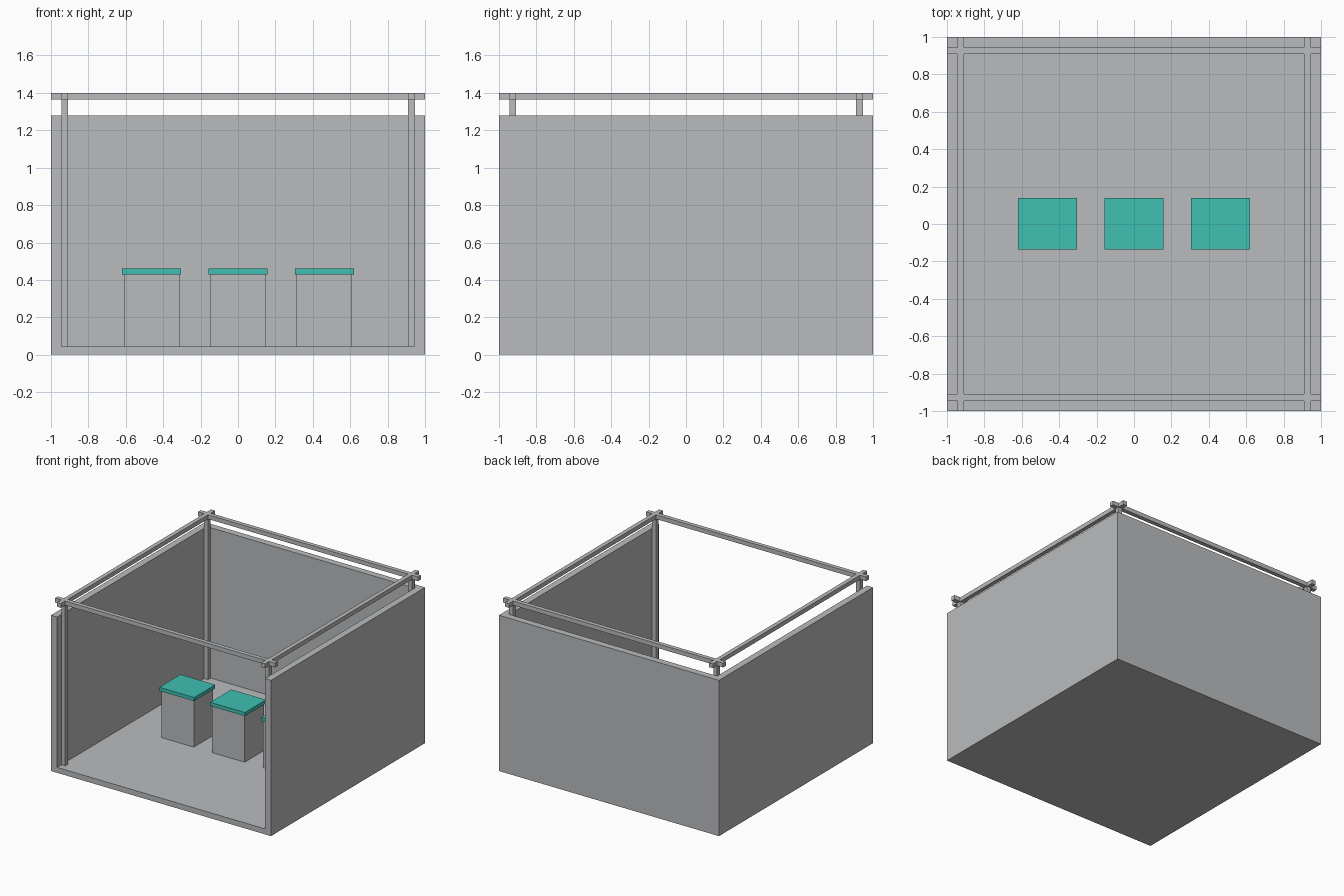
import bpy

cube = bpy.data.objects.get("Cube")
if cube:
    bpy.data.objects.remove(cube, do_unlink=True)


def make_material(name, rgb):
    mat = bpy.data.materials.new(name)
    mat.use_nodes = True
    mat.diffuse_color = (*rgb, 1)
    mat.node_tree.nodes["Principled BSDF"].inputs["Base Color"].default_value = (*rgb, 1)
    return mat


grey = make_material("plain grey", (0.49, 0.5, 0.51))
teal = make_material("teal", (0.05, 0.53, 0.45))


def box(name, low, high, mat):
    """Axis-aligned box between two opposite corners."""
    center = [(a + b) / 2 for a, b in zip(low, high)]
    bpy.ops.mesh.primitive_cube_add(size=1, location=center)
    obj = bpy.context.object
    obj.name = name
    obj.scale = [b - a for a, b in zip(low, high)]
    bpy.ops.object.transform_apply(location=False, rotation=False, scale=True)
    obj.data.materials.append(mat)
    return obj


def union(target, others):
    """Merge overlapping solids into one clean mesh."""
    for other in others:
        mod = target.modifiers.new("union", 'BOOLEAN')
        mod.operation = 'UNION'
        mod.solver = 'EXACT'
        mod.object = other
        bpy.context.view_layer.objects.active = target
        bpy.ops.object.modifier_apply(modifier=mod.name)
        bpy.data.objects.remove(other, do_unlink=True)


FLOOR, WALL_TOP, INNER = 0.045, 1.28, 0.945
POST_IN, BEAM_LOW, TOP = 0.91, 1.365, 1.4

# Booth shell: floor, two sides and a back, open at the front and top
shell = box("booth_shell", (-1, -1, 0), (1, 1, WALL_TOP), grey)
cavity = box("cavity_cutter", (-INNER, -1.5, FLOOR), (INNER, INNER, 2), grey)
cavity.hide_render = True
cut = shell.modifiers.new("cavity", 'BOOLEAN')
cut.operation = 'DIFFERENCE'
cut.solver = 'EXACT'
cut.object = cavity
bpy.context.view_layer.objects.active = shell
bpy.ops.object.modifier_apply(modifier=cut.name)
bpy.data.objects.remove(cavity, do_unlink=True)

# Top frame: four crossing beams on four corner posts
rails = []
for s in (-1, 1):
    a, b = sorted((s * POST_IN, s * INNER))
    rails.append(box("side_beam", (a, -1, BEAM_LOW), (b, 1, TOP), grey))
    rails.append(box("cross_beam", (-1, a, BEAM_LOW), (1, b, TOP), grey))
    for t in (-1, 1):
        c, d = sorted((t * POST_IN, t * INNER))
        rails.append(box("corner_post", (a, c, FLOOR), (b, d, TOP), grey))
frame = rails[0]
union(frame, rails[1:])
frame.name = "top_frame"

# Three display plinths with overhanging tops
for side, x in (("right", -0.462), ("middle", 0), ("left", 0.462)):
    box(side + "_plinth", (x - 0.148, -0.125, FLOOR), (x + 0.148, 0.125, 0.43), grey)
    box(side + "_plinth_top", (x - 0.158, -0.136, 0.43), (x + 0.158, 0.138, 0.46), teal)
